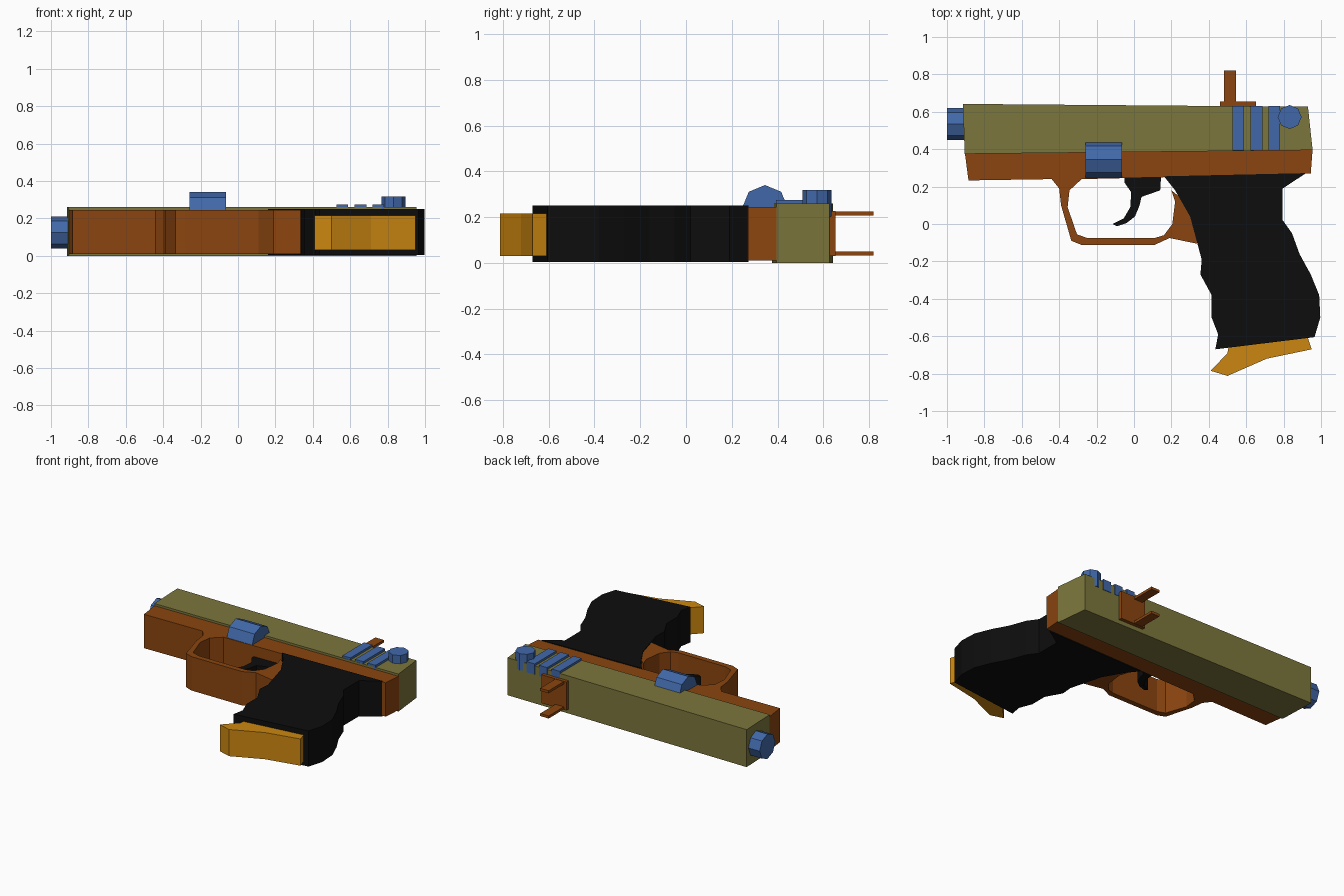
import bpy, bmesh, math
from mathutils import Matrix, Vector


def material(name, rgb):
    m = bpy.data.materials.new(name)
    m.diffuse_color = (*rgb, 1)
    return m


BROWN = material("brown", (0.26, 0.06, 0.005))
OLIVE = material("olive", (0.20, 0.18, 0.045))
BLUE = material("blue", (0.053, 0.14, 0.40))
AMBER = material("amber", (0.60, 0.24, 0.005))
BLACK = material("black", (0.004, 0.004, 0.004))


def finish(name, bm, mat):
    bmesh.ops.recalc_face_normals(bm, faces=bm.faces)
    me = bpy.data.meshes.new(name)
    bm.to_mesh(me)
    bm.free()
    me.materials.append(mat)
    ob = bpy.data.objects.new(name, me)
    bpy.context.collection.objects.link(ob)
    return ob


def slab(name, outline, z0, z1, mat):
    """Extrude an XY outline from z0 to z1."""
    bm = bmesh.new()
    face = bm.faces.new([bm.verts.new((x, y, z0)) for x, y in outline])
    ext = bmesh.ops.extrude_face_region(bm, geom=[face])["geom"]
    verts = [v for v in ext if isinstance(v, bmesh.types.BMVert)]
    bmesh.ops.translate(bm, verts=verts, vec=(0, 0, z1 - z0))
    return finish(name, bm, mat)


def box(name, x0, x1, y0, y1, z0, z1, mat):
    return slab(name, [(x0, y0), (x1, y0), (x1, y1), (x0, y1)], z0, z1, mat)


def prism(name, centre, radius, length, axis, mat, sides=8):
    """Low-poly cylinder along the given axis."""
    bm = bmesh.new()
    turn = Vector((0, 0, 1)).rotation_difference(Vector(axis)).to_matrix().to_4x4()
    bmesh.ops.create_cone(bm, cap_ends=True, segments=sides, radius1=radius,
                          radius2=radius, depth=length,
                          matrix=Matrix.Translation(centre) @ turn)
    return finish(name, bm, mat)


# Upper slide
slab("slide", [(-0.905, 0.375), (0.955, 0.395), (0.93, 0.627), (-0.915, 0.642)],
     0.0, 0.26, OLIVE)

# Frame with the guard loop in one outline
slab("frame", [
    (-0.905, 0.385), (-0.885, 0.233), (-0.44, 0.24), (-0.40, 0.19),
    (-0.39, 0.10), (-0.335, -0.09), (-0.28, -0.112), (0.11, -0.112),
    (0.19, -0.075), (0.335, -0.105), (0.36, 0.0), (0.25, 0.14), (0.20, 0.18),
    (0.22, 0.12), (0.205, 0.0), (0.16, -0.06), (0.11, -0.075),
    (-0.25, -0.075), (-0.305, -0.055), (-0.355, 0.09), (-0.345, 0.18),
    (-0.28, 0.24), (0.16, 0.25), (0.945, 0.27), (0.955, 0.4)],
    0.01, 0.245, BROWN)

# Grip
slab("grip", [
    (0.16, 0.255), (0.92, 0.272), (0.795, 0.19), (0.795, 0.02), (0.845, -0.05),
    (0.885, -0.16), (0.945, -0.27), (0.99, -0.38), (0.996, -0.50),
    (0.965, -0.605), (0.435, -0.67), (0.45, -0.59), (0.415, -0.50),
    (0.415, -0.38), (0.355, -0.27), (0.362, -0.19), (0.335, -0.09),
    (0.30, 0.04), (0.22, 0.18)], 0.003, 0.25, BLACK)

# Base plate under the grip
slab("grip_base", [
    (0.41, -0.785), (0.50, -0.812), (0.71, -0.72), (0.95, -0.67),
    (0.92, -0.58), (0.51, -0.63), (0.50, -0.69)], 0.03, 0.215, AMBER)

# Trigger
slab("trigger", [
    (-0.05, 0.26), (-0.05, 0.22), (-0.015, 0.17), (-0.02, 0.09),
    (-0.055, 0.03), (-0.115, 0.0), (-0.09, -0.012), (-0.04, 0.005),
    (0.005, 0.04), (0.03, 0.10), (0.04, 0.145), (0.14, 0.18), (0.145, 0.26)],
    0.08, 0.17, BLACK)

# Muzzle stub and side dial, both lying along x
prism("muzzle", (-0.94, 0.535, 0.125), 0.086, 0.12, (1, 0, 0), BLUE)
prism("side_dial", (-0.162, 0.345, 0.24), 0.1, 0.195, (1, 0, 0), BLUE)

# Rear knob and raised ribs on the slide
prism("rear_knob", (0.832, 0.572, 0.26), 0.064, 0.115, (0, 0, 1), BLUE)
for i, x in enumerate((0.557, 0.655, 0.75)):
    box(f"slide_rib_{i + 1}", x - 0.031, x + 0.031, 0.393, 0.632, 0.2, 0.275, BLUE)

# Rear sight: plate and two thin prongs
box("sight_plate", 0.46, 0.652, 0.62, 0.654, 0.03, 0.227, BROWN)
for side, z in (("low", 0.032), ("high", 0.207)):
    box(f"sight_prong_{side}", 0.48, 0.545, 0.64, 0.82, z, z + 0.018, BROWN)
